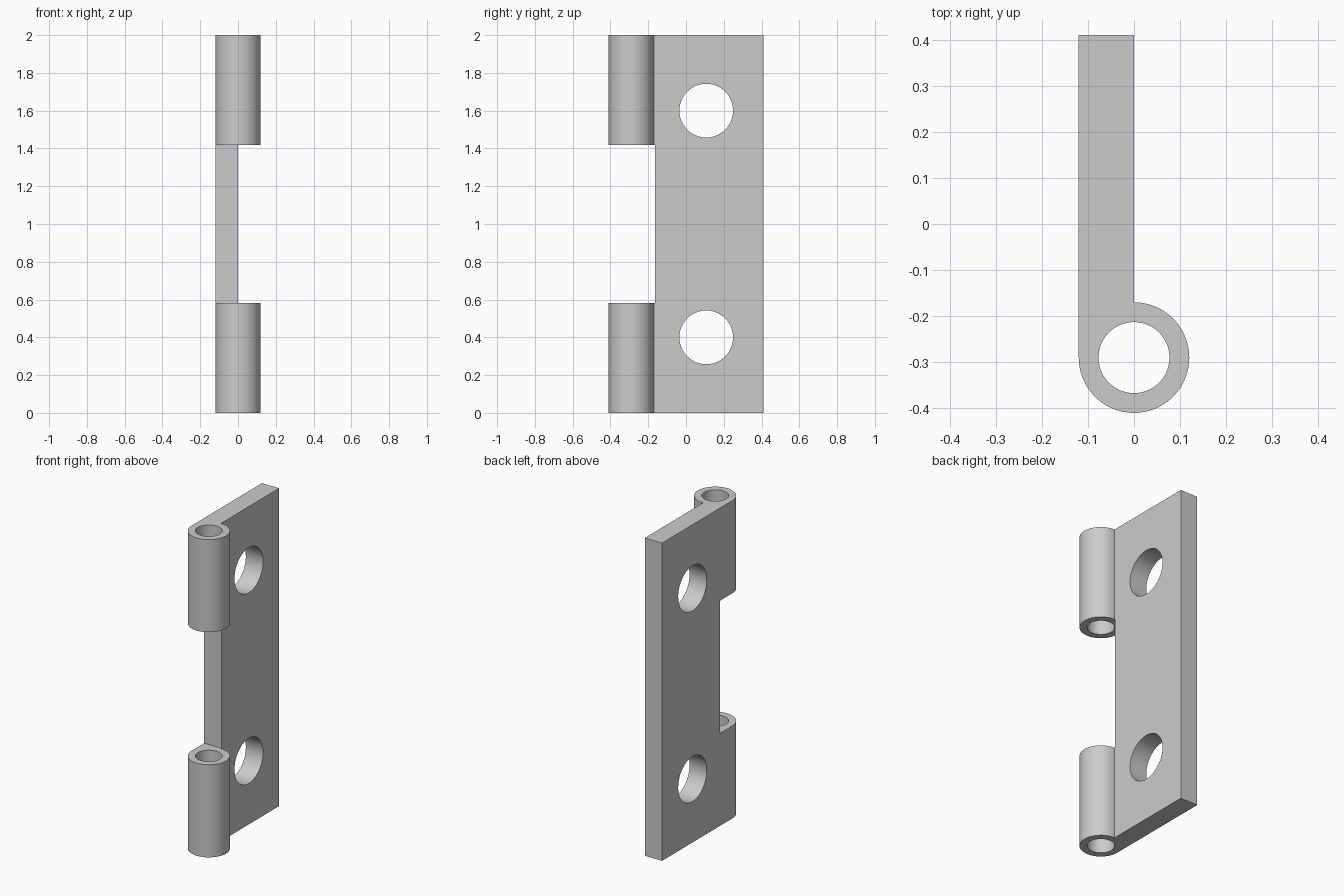
import bpy
import bmesh
import math

cube = bpy.data.objects.get("Cube")
if cube:
    bpy.data.objects.remove(cube, do_unlink=True)

HEIGHT = 2.0
RADIUS, BORE = 0.12, 0.077
PIN_Y, BACK_Y = -0.29, 0.41
PLATE_FRONT = -0.165
KNUCKLE_LENGTH = 0.583
HOLE_Y, HOLE_RADIUS = 0.107, 0.142
SEGMENTS = 96

steel = bpy.data.materials.new("grey steel")
steel.use_nodes = True
grey = (0.6, 0.6, 0.6, 1)
steel.diffuse_color = grey
steel.node_tree.nodes["Principled BSDF"].inputs["Base Color"].default_value = grey


def extruded(name, outline, bottom, top):
    """Solid made by raising an outline in the xy plane."""
    bm = bmesh.new()
    face = bm.faces.new([bm.verts.new((x, y, bottom)) for x, y in outline])
    raised = bmesh.ops.extrude_face_region(bm, geom=[face])["geom"]
    verts = [v for v in raised if isinstance(v, bmesh.types.BMVert)]
    bmesh.ops.translate(bm, verts=verts, vec=(0, 0, top - bottom))
    bmesh.ops.recalc_face_normals(bm, faces=bm.faces)
    mesh = bpy.data.meshes.new(name)
    bm.to_mesh(mesh)
    bm.free()
    mesh.materials.append(steel)
    obj = bpy.data.objects.new(name, mesh)
    bpy.context.collection.objects.link(obj)
    return obj


def circle(radius, cy=0):
    turns = [math.tau * i / SEGMENTS for i in range(SEGMENTS)]
    return [(radius * math.cos(a), cy + radius * math.sin(a)) for a in turns]


# Hinge leaf: flat plate running tangentially into a round knuckle
arc = [math.pi / 2 - math.pi * 1.5 * i / 72 for i in range(73)]
outline = [(RADIUS * math.cos(a), PIN_Y + RADIUS * math.sin(a)) for a in arc]
outline += [(-RADIUS, BACK_Y), (0, BACK_Y)]
leaf = extruded("hinge_leaf", outline, 0, HEIGHT)

# Gap between the knuckles
gap = [(-1, -1), (1, -1), (1, PLATE_FRONT), (-1, PLATE_FRONT)]
cutters = [extruded("knuckle_gap", gap, KNUCKLE_LENGTH, HEIGHT - KNUCKLE_LENGTH)]

# Pin bore
cutters.append(extruded("pin_bore", circle(BORE, PIN_Y), -0.1, HEIGHT + 0.1))

# Screw holes through the plate
for z in (0.4, 1.6):
    hole = extruded("screw_hole", circle(HOLE_RADIUS), -0.3, 0.3)
    hole.rotation_euler.y = math.pi / 2
    hole.location = (0, HOLE_Y, z)
    cutters.append(hole)

for cutter in cutters:
    cutter.hide_render = True
    cut = leaf.modifiers.new(cutter.name, "BOOLEAN")
    cut.operation = "DIFFERENCE"
    cut.solver = "EXACT"
    cut.object = cutter

# Bake the cuts, remove the cutters and shade the round walls smooth
bpy.ops.object.select_all(action="DESELECT")
leaf.select_set(True)
bpy.context.view_layer.objects.active = leaf
bpy.ops.object.convert(target="MESH")
for cutter in cutters:
    bpy.data.objects.remove(cutter, do_unlink=True)
bpy.ops.object.shade_smooth_by_angle(angle=math.radians(30))
